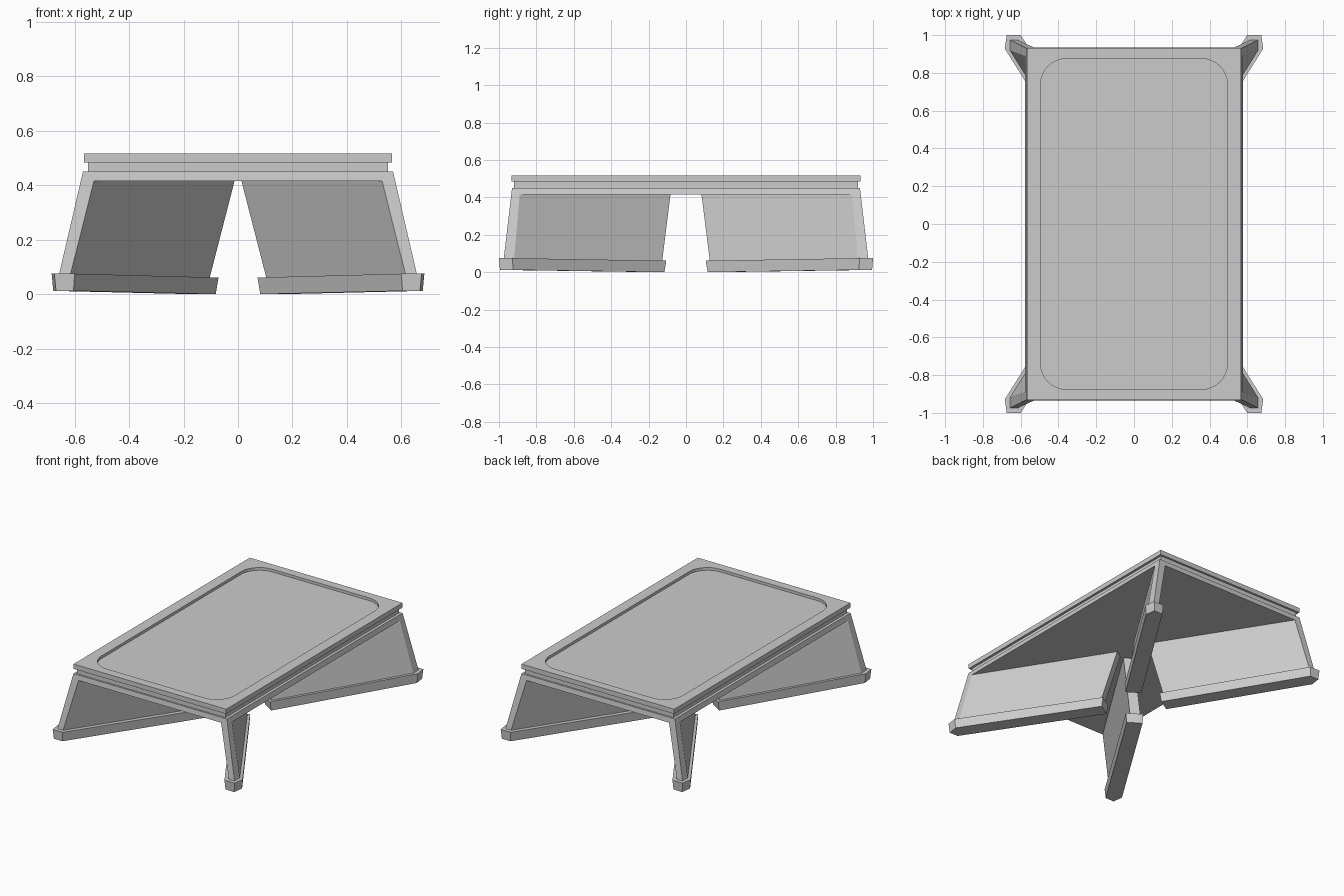
import bpy, bmesh, math
from mathutils import Vector

if "Cube" in bpy.data.objects:
    bpy.data.objects.remove(bpy.data.objects["Cube"])

D = Vector((0.534, 0.845)).normalized()   # plan direction of a leg
N = Vector((D.y, -D.x))                   # across the leg


def loft(name, bottom, top, mirror=False):
    """Closed solid between two outlines with equal vertex counts."""
    bm = bmesh.new()
    lo = [bm.verts.new(p) for p in bottom]
    hi = [bm.verts.new(p) for p in top]
    bm.faces.new(lo[::-1])
    bm.faces.new(hi)
    n = len(lo)
    for i in range(n):
        j = (i + 1) % n
        bm.faces.new((lo[i], lo[j], hi[j], hi[i]))
    bmesh.ops.recalc_face_normals(bm, faces=bm.faces)
    me = bpy.data.meshes.new(name)
    bm.to_mesh(me)
    bm.free()
    ob = bpy.data.objects.new(name, me)
    bpy.context.collection.objects.link(ob)
    if mirror:
        m = ob.modifiers.new("mirror", 'MIRROR')
        m.use_axis = (True, True, False)
    return ob


def rect(x, y, z):
    return [(-x, -y, z), (x, -y, z), (x, y, z), (-x, y, z)]


def round_rect(x, y, r, z, seg=8):
    pts = []
    for k, (sx, sy) in enumerate(((1, 1), (-1, 1), (-1, -1), (1, -1))):
        for i in range(seg + 1):
            a = math.pi / 2 * (k + i / seg)
            pts.append((sx * (x - r) + r * math.cos(a),
                        sy * (y - r) + r * math.sin(a), z))
    return pts


def leg_outline(centre, width, tip, side_x, z_in, z_out):
    """Bar along D, square inside end, outer end pointed to the table corner."""
    c, h = Vector(centre), N * width / 2
    a, b = c - h, c + h
    a_out = a + D * ((tip[1] - a.y) / D.y)
    b_out = b + D * ((side_x - b.x) / D.x)
    return [(a.x, a.y, z_in), (b.x, b.y, z_in), (b_out.x, b_out.y, z_out),
            (tip[0], tip[1], z_out), (a_out.x, a_out.y, z_out)]


# Table top with shallow rounded recess
top = loft("table_top", rect(0.566, 0.933, 0.484), rect(0.566, 0.933, 0.516))
cutter = loft("recess_cutter", round_rect(0.494, 0.875, 0.135, 0.498),
              round_rect(0.494, 0.875, 0.135, 0.6))
cutter.hide_render = True
mod = top.modifiers.new("recess", 'BOOLEAN')
mod.operation, mod.solver, mod.object = 'DIFFERENCE', 'EXACT', cutter
bpy.context.view_layer.objects.active = top
bpy.ops.object.modifier_apply(modifier=mod.name)
bpy.data.objects.remove(cutter)

# Inset band and lower frame
loft("inset_band", rect(0.55, 0.919, 0.45), rect(0.55, 0.919, 0.484))
loft("lower_frame", rect(0.577, 0.934, 0.416), rect(0.569, 0.93, 0.45))

# Four leaning leg panels
loft("leg_panels",
     leg_outline((0.134, 0.146), 0.065, (0.662, 0.977), 0.662, 0.05, 0.05),
     leg_outline((0.04, 0.1), 0.065, (0.577, 0.934), 0.577, 0.416, 0.416),
     mirror=True)

# Four foot bars, rising slightly toward the corners
loft("foot_bars",
     leg_outline((0.124, 0.142), 0.10, (0.668, 0.995), 0.678, 0.0, 0.012),
     leg_outline((0.118, 0.135), 0.11, (0.674, 1.0), 0.684, 0.061, 0.075),
     mirror=True)
